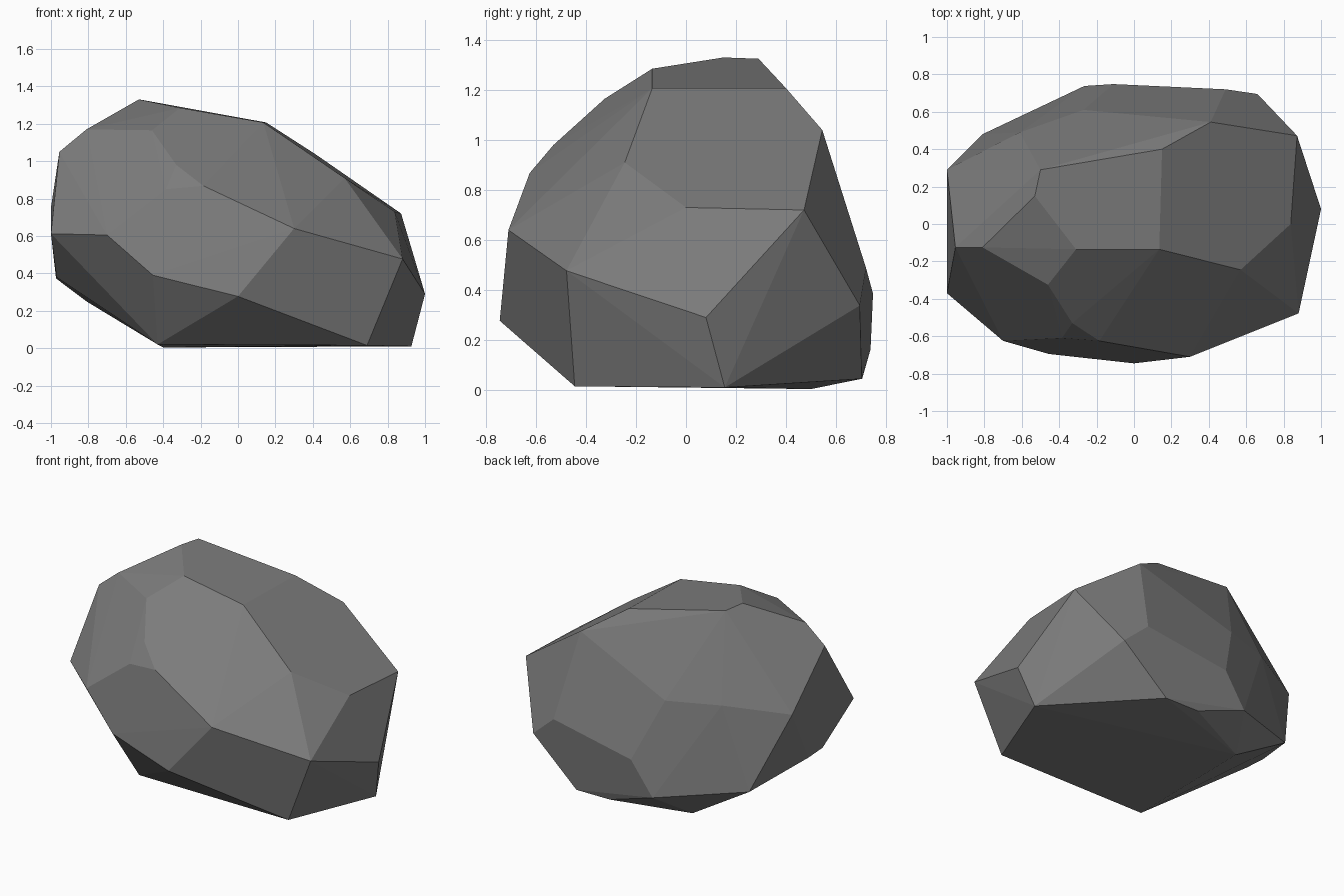
import bpy, bmesh, math

# Corner points of the boulder, grouped by region; the hull forms its cut faces
crown = [(-.53, .15, 1.33), (-.50, .29, 1.325), (-.31, -.135, 1.285), (.135, -.135, 1.207),
         (.15, .40, 1.207), (.41, .545, 1.04), (-.46, -.325, 1.165), (-.81, -.125, 1.17),
         (-.955, -.125, 1.05), (.57, -.245, .91)]
front = [(-.33, -.53, .98), (-.385, -.61, .85), (-.185, -.625, .868), (.30, -.71, .64),
         (0, -.745, .277), (-.455, -.695, .39), (-.70, -.625, .605)]
right = [(.88, -.478, .477), (.838, 0, .73), (.872, .472, .72), (1, .08, .29)]
left = [(-1, -.37, .612), (-1, .29, .752), (-.97, -.08, .38), (-.973, .075, .373),
        (-.81, .48, .25), (-.61, .49, .787)]
back = [(-.27, .61, .775), (-.11, .748, .385), (-.265, .738, .163), (.49, .72, .488),
        (.66, .695, .338)]
base = [(.33, .703, .045), (.08, .705, .047), (-.40, .50, .004), (.927, .155, .01),
        (.69, -.445, .015), (-.43, -.445, .02)]

# Boulder: convex hull with nearly coplanar triangles merged
bm = bmesh.new()
for p in crown + front + right + left + back + base:
    bm.verts.new(p)
bmesh.ops.convex_hull(bm, input=bm.verts[:])
bmesh.ops.dissolve_limit(bm, angle_limit=math.radians(2.5), verts=bm.verts[:], edges=bm.edges[:])
bmesh.ops.recalc_face_normals(bm, faces=bm.faces[:])

mesh = bpy.data.meshes.new("boulder")
bm.to_mesh(mesh)
bm.free()
boulder = bpy.data.objects.new("boulder", mesh)
bpy.context.collection.objects.link(boulder)

# Plain grey stone
stone = bpy.data.materials.new("grey stone")
stone.diffuse_color = (0.2, 0.2, 0.2, 1)
mesh.materials.append(stone)
